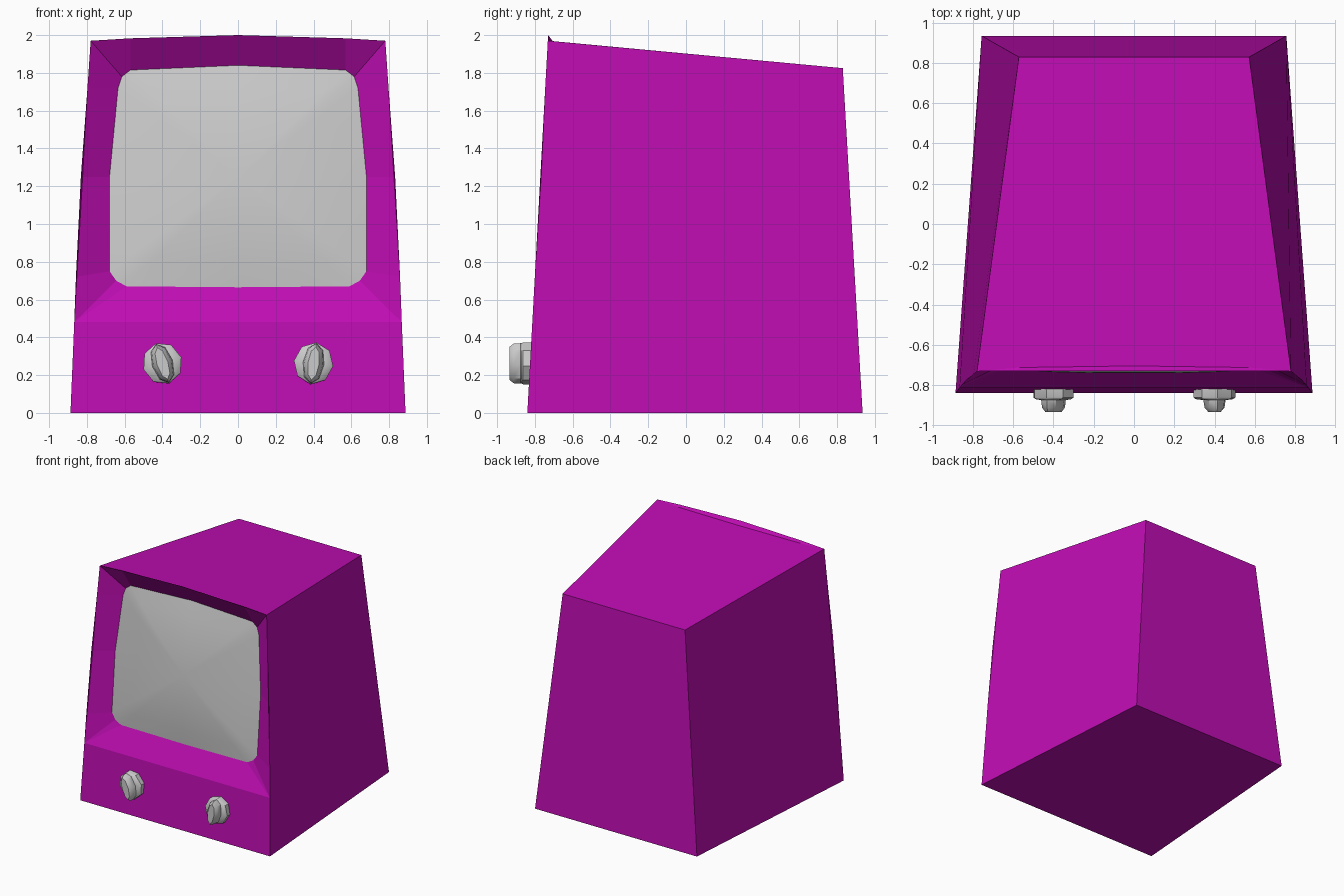
import bpy, bmesh
from math import cos, sin, pi, radians

if "Cube" in bpy.data.objects:
    bpy.data.objects.remove(bpy.data.objects["Cube"])


def finish(bm, name, color=None, angle=None):
    bmesh.ops.remove_doubles(bm, verts=bm.verts, dist=1e-4)
    bmesh.ops.recalc_face_normals(bm, faces=bm.faces)
    me = bpy.data.meshes.new(name)
    bm.to_mesh(me)
    bm.free()
    ob = bpy.data.objects.new(name, me)
    bpy.context.collection.objects.link(ob)
    if color:
        mat = bpy.data.materials.new(name + "_paint")
        mat.diffuse_color = color
        mat.use_nodes = True
        mat.node_tree.nodes["Principled BSDF"].inputs["Base Color"].default_value = mat.diffuse_color
        me.materials.append(mat)
    if angle:
        bpy.ops.object.select_all(action='DESELECT')
        ob.select_set(True)
        bpy.context.view_layer.objects.active = ob
        bpy.ops.object.shade_smooth_by_angle(angle=radians(angle))
    return ob


def front_y(z):
    return -0.84 + 0.055 * z


def screen_y(z):
    return -0.72 + 0.088 * (z - 0.67)


# Right half of the screen opening and the matching outer rim, as (x, z)
inner = [(0, .665), (.59, .67), (.645, .70), (.68, .75), (.68, 1.25),
         (.635, 1.72), (.615, 1.78), (.57, 1.815), (0, 1.84)]
outer = [(0, .48), (.867, .48), (.867, .48), (.858, .72), (.832, 1.25),
         (.797, 1.72), (.78, 1.97), (.57, 1.983), (0, 2.0)]

# Cabinet: recessed frame, sides, back, top with arched lip, base
bm = bmesh.new()


def face(*pts):
    uniq = []
    for p in pts:
        if p not in uniq:
            uniq.append(p)
    bm.faces.new([bm.verts.new(p) for p in uniq])


for s in (-1, 1):
    rim = [(s * x, front_y(z), z) for x, z in outer]
    hole = [(s * x, screen_y(z), z) for x, z in inner]
    for i in range(len(rim) - 1):
        face(rim[i], rim[i + 1], hole[i + 1], hole[i])
    foot, foot_mid = (s * .887, -.84, 0), (0, -.84, 0)
    back_low, back_top = (s * .757, .935, 0), (s * .572, .83, 1.825)
    low_mid, top_mid = (0, .935, 0), (0, .83, 1.825)
    face(foot_mid, foot, rim[1], rim[0])
    face(foot, *rim[1:7], back_top, back_low)
    face(low_mid, back_low, back_top, top_mid)
    face(foot_mid, foot, back_low, low_mid)
    a, b = (s * .57, -.713, 1.968), (0, -.705, 1.968)
    face(rim[6], rim[7], a)
    face(rim[7], rim[8], b, a)
    face(rim[6], a, b, top_mid, back_top)
finish(bm, "cabinet", (.52, .004, .45, 1))

# Screen: concentric rings bulging slightly forward
bm = bmesh.new()
loop = inner + [(-x, z) for x, z in inner[-2:0:-1]]
cz = 1.25
rings = []
for t in (1, .8, .6, .4, .2):
    ring = []
    for x, z in loop:
        zz = cz + t * (z - cz)
        ring.append(bm.verts.new((t * x, screen_y(zz) - .06 * (1 - t * t), zz)))
    rings.append(ring)
n = len(loop)
for r0, r1 in zip(rings, rings[1:]):
    for i in range(n):
        bm.faces.new((r0[i], r0[(i + 1) % n], r1[(i + 1) % n], r1[i]))
mid = bm.verts.new((0, screen_y(cz) - .06, cz))
for i in range(n):
    bm.faces.new((rings[-1][i], rings[-1][(i + 1) % n], mid))
finish(bm, "screen", angle=40)

# Knobs: eight-sided disc with a narrow grip, each turned differently
sections = [(.105, .112, -.80), (.105, .112, -.862), (.095, .108, -.87),
            (.056, .108, -.875), (.05, .106, -.912), (.03, .088, -.935)]
for name, cx, turn in (("left_knob", -.40, 18), ("right_knob", .40, -8)):
    bm = bmesh.new()
    c, s = cos(radians(turn)), sin(radians(turn))
    rings = []
    for hx, hz, y in sections:
        ring = []
        for k in range(8):
            u, v = hx * sin(k * pi / 4), hz * cos(k * pi / 4)
            ring.append(bm.verts.new((cx + u * c - v * s, y, .262 + u * s + v * c)))
        rings.append(ring)
    for r0, r1 in zip(rings, rings[1:]):
        for i in range(8):
            bm.faces.new((r0[i], r0[(i + 1) % 8], r1[(i + 1) % 8], r1[i]))
    bm.faces.new(rings[0])
    bm.faces.new(rings[-1])
    finish(bm, name, angle=35)
